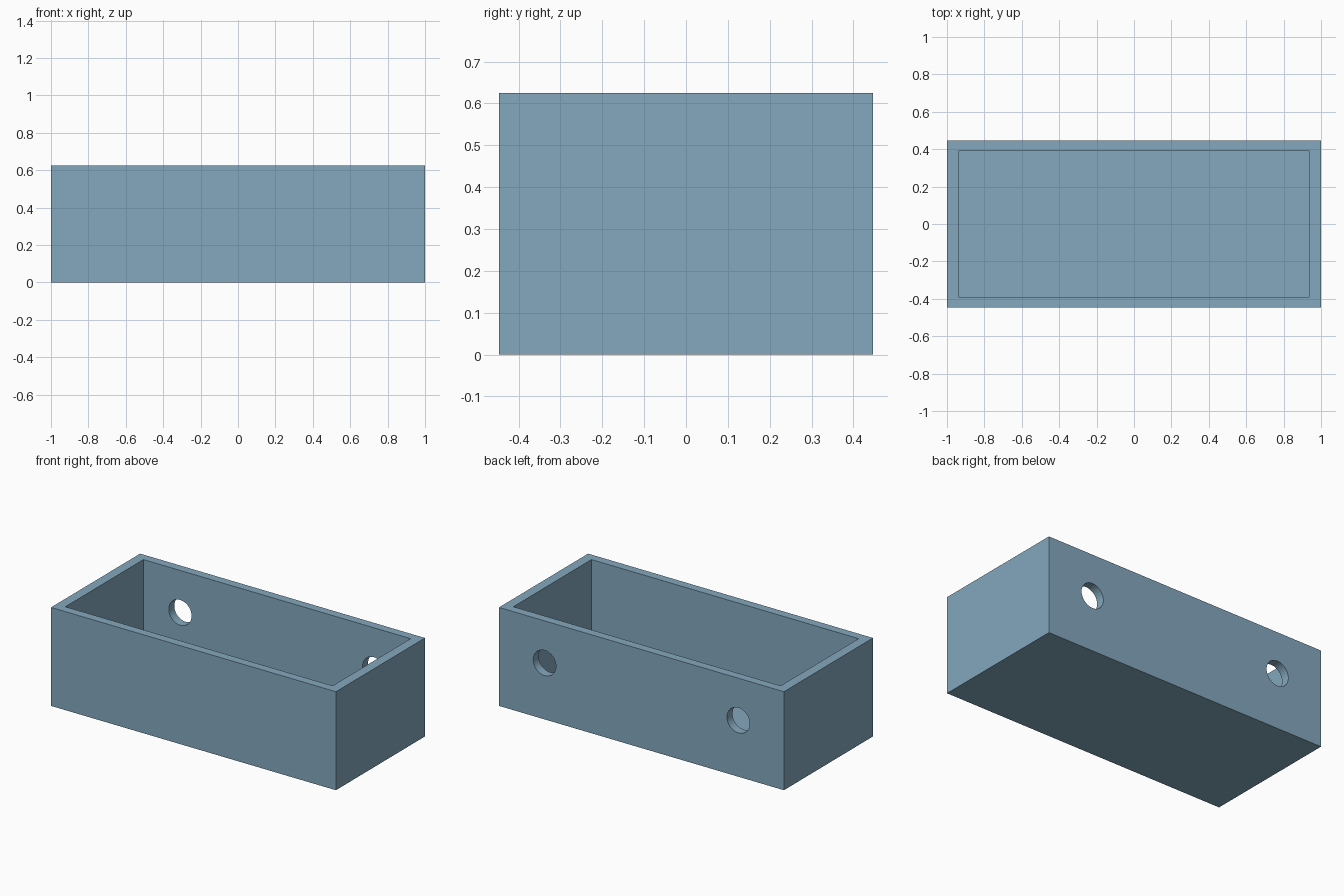
import bpy, math

if "Cube" in bpy.data.objects:
    bpy.data.objects.remove(bpy.data.objects["Cube"])

W, D, H = 2.0, 0.893, 0.625            # outer size
IN_W, IN_D, FLOOR = 1.876, 0.783, 0.054  # cavity size, floor thickness
HOLE_X, HOLE_Z, HOLE_R = 0.68, 0.358, 0.08

blue = bpy.data.materials.new("dusty blue")
blue.diffuse_color = (0.231, 0.392, 0.515, 1.0)
blue.use_nodes = True
blue.node_tree.nodes["Principled BSDF"].inputs["Base Color"].default_value = blue.diffuse_color


def box(name, size, bottom):
    bpy.ops.mesh.primitive_cube_add(size=1, location=(0, 0, bottom + size[2] / 2))
    ob = bpy.context.object
    ob.name = name
    ob.scale = size
    bpy.ops.object.transform_apply(location=True, rotation=True, scale=True)
    return ob


def cut(target, cutter):
    mod = target.modifiers.new("cut", 'BOOLEAN')
    mod.operation = 'DIFFERENCE'
    mod.solver = 'EXACT'
    mod.object = cutter
    cutter.hide_render = True
    bpy.context.view_layer.objects.active = target
    bpy.ops.object.modifier_apply(modifier=mod.name)
    bpy.data.objects.remove(cutter)


# open-topped box
tray = box("open_box", (W, D, H), 0)
tray.data.materials.append(blue)
cut(tray, box("cavity_cutter", (IN_W, IN_D, H), FLOOR))

# two round holes through the back wall only
for side in (-1, 1):
    bpy.ops.mesh.primitive_cylinder_add(
        vertices=48, radius=HOLE_R, depth=0.3,
        location=(side * HOLE_X, D / 2, HOLE_Z), rotation=(math.pi / 2, 0, 0))
    bpy.context.object.name = "hole_cutter"
    cut(tray, bpy.context.object)

# smooth hole walls, sharp box edges
bpy.ops.object.select_all(action='DESELECT')
tray.select_set(True)
bpy.context.view_layer.objects.active = tray
bpy.ops.object.shade_smooth_by_angle(angle=math.radians(30))
